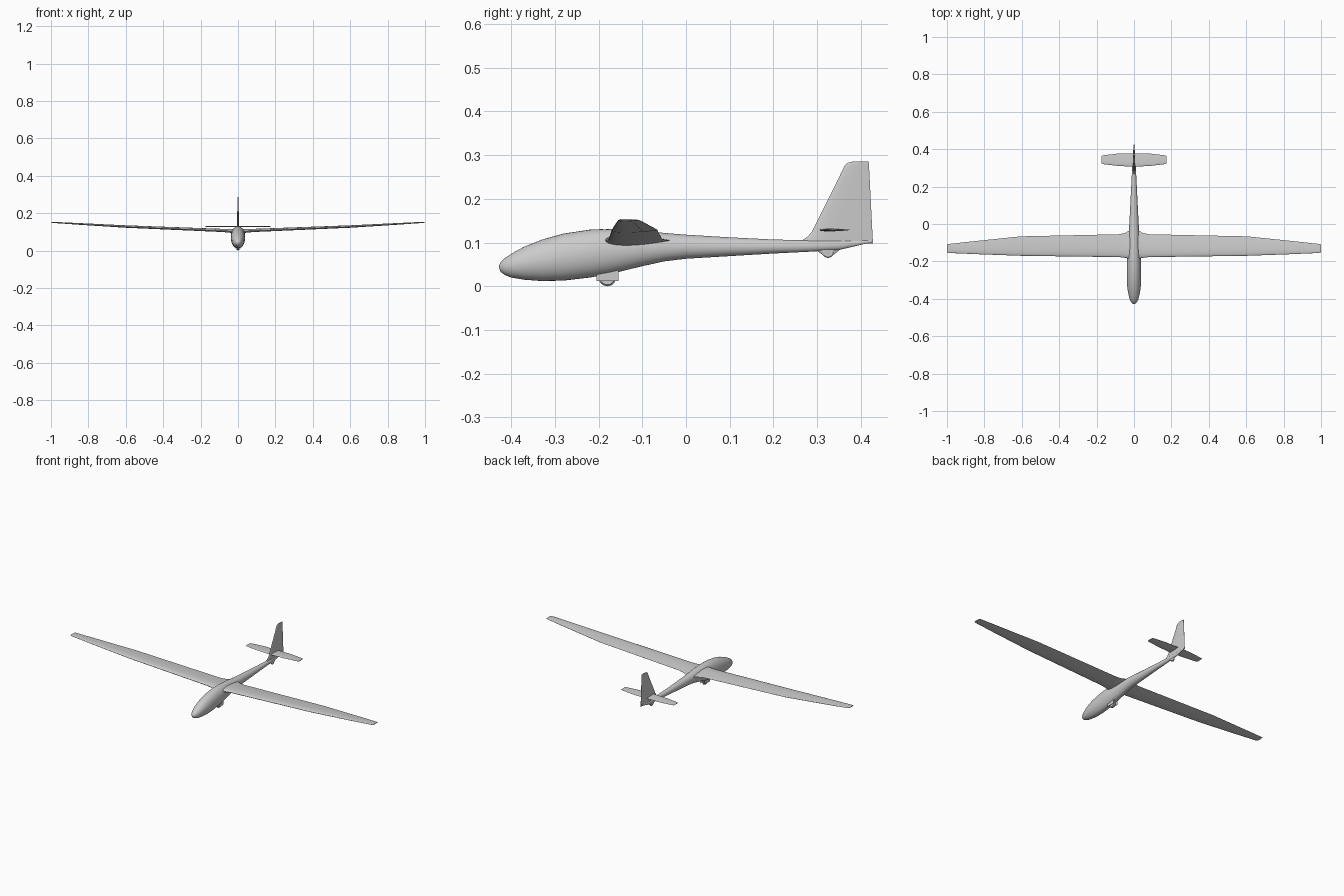
import bpy, bmesh, math
from mathutils import Vector

cube = bpy.data.objects.get("Cube")
if cube:
    bpy.data.objects.remove(cube, do_unlink=True)

paint = bpy.data.materials.new("light grey gelcoat")
paint.use_nodes = True
paint.diffuse_color = (0.6, 0.6, 0.6, 1)
bsdf = next(n for n in paint.node_tree.nodes if n.type == 'BSDF_PRINCIPLED')
bsdf.inputs["Base Color"].default_value = paint.diffuse_color


def finish(name, bm):
    """Turn a bmesh into a shaded object."""
    mesh = bpy.data.meshes.new(name)
    bm.to_mesh(mesh)
    bm.free()
    mesh.materials.append(paint)
    obj = bpy.data.objects.new(name, mesh)
    bpy.context.collection.objects.link(obj)
    bpy.ops.object.select_all(action='DESELECT')
    obj.select_set(True)
    bpy.context.view_layer.objects.active = obj
    bpy.ops.object.shade_smooth_by_angle(angle=math.radians(40))
    return obj


def loft(name, rings):
    """Skin a row of closed rings and cap both ends."""
    bm = bmesh.new()
    rows = [[bm.verts.new(p) for p in ring] for ring in rings]
    n = len(rows[0])
    for a, b in zip(rows, rows[1:]):
        for i in range(n):
            j = (i + 1) % n
            bm.faces.new((a[i], a[j], b[j], b[i]))
    bm.faces.new(rows[0])
    bm.faces.new(rows[-1])
    bmesh.ops.recalc_face_normals(bm, faces=bm.faces)
    return finish(name, bm)


def airfoil(le, te, thick, n=14):
    """Closed symmetric section as (y, offset) pairs."""
    pts = []
    for i in range(n + 1):
        c = (1 - math.cos(math.pi * i / n)) / 2
        h = 5 * thick * (0.2969 * c ** 0.5 - 0.126 * c - 0.3516 * c ** 2
                         + 0.2843 * c ** 3 - 0.1015 * c ** 4)
        pts.append((le + (te - le) * c, h))
    return pts + [(y, -h) for y, h in reversed(pts[1:])]


def flat_wing(name, half):
    """Symmetric wing from half-span stations (x, le, te, z, thickness)."""
    stations = [(-s[0], *s[1:]) for s in reversed(half[1:])] + half
    return loft(name, [[(x, y, z + h) for y, h in airfoil(le, te, t)]
                       for x, le, te, z, t in stations])


def upright(name, stations):
    """Vertical surface from stations (z, le, te, thickness)."""
    return loft(name, [[(h, y, z) for y, h in airfoil(le, te, t)]
                       for z, le, te, t in stations])


def panel(name, source, planes, lift=0.0006):
    """Thin skin over part of a surface; planes are (point, kept direction)."""
    bm = bmesh.new()
    bm.from_mesh(source.data)
    bm.normal_update()
    shift = [(v, v.normal * lift) for v in bm.verts]
    for v, d in shift:
        v.co += d
    for point, keep in planes:
        bmesh.ops.bisect_plane(bm, geom=bm.verts[:] + bm.edges[:] + bm.faces[:],
                               plane_co=Vector(point), plane_no=Vector(keep),
                               clear_inner=True)
    return finish(name, bm)


def wheel(name, y, z, radius, width):
    bm = bmesh.new()
    bmesh.ops.create_cone(bm, cap_ends=True, segments=32, radius1=radius,
                          radius2=radius, depth=width)
    rims = [e for e in bm.edges if abs(e.verts[0].co.z - e.verts[1].co.z) < 1e-5]
    bmesh.ops.bevel(bm, geom=rims, offset=width * 0.25, segments=3, affect='EDGES')
    for v in bm.verts:
        v.co = Vector((v.co.z, y + v.co.x, z + v.co.y))
    bmesh.ops.recalc_face_normals(bm, faces=bm.faces)
    return finish(name, bm)


# Fuselage: (y, bottom, top, half width)
hull = [(-0.428, 0.042, 0.047, 0.003), (-0.424, 0.033, 0.055, 0.010),
        (-0.415, 0.026, 0.064, 0.017), (-0.40, 0.020, 0.074, 0.024),
        (-0.37, 0.015, 0.090, 0.031), (-0.33, 0.012, 0.106, 0.036),
        (-0.28, 0.013, 0.120, 0.038), (-0.22, 0.020, 0.129, 0.038),
        (-0.17, 0.029, 0.131, 0.036), (-0.10, 0.046, 0.128, 0.031),
        (-0.05, 0.057, 0.122, 0.028), (0.0, 0.063, 0.118, 0.025),
        (0.1, 0.069, 0.112, 0.020), (0.2, 0.075, 0.107, 0.015),
        (0.28, 0.079, 0.105, 0.011), (0.35, 0.083, 0.106, 0.007),
        (0.426, 0.101, 0.105, 0.002)]
circle = [2 * math.pi * i / 32 for i in range(32)]
fuselage = loft("fuselage", [[(w * math.cos(a), y, (b + t) / 2 + (t - b) / 2 * math.sin(a))
                              for a in circle] for y, b, t, w in hull])

# Canopy cover
panel("canopy", fuselage, [((0, -0.389, 0.076), (0, 0.7, 0.7)),
                           ((0, -0.368, 0.055), (0, -0.12, 1)),
                           ((0, -0.204, 0.075), (0, -1, 0.26))])

# Main wing with root fairing and dihedral
wing = flat_wing("wing", [(0, -0.187, -0.037, 0.105, 0.026), (0.03, -0.185, -0.037, 0.105, 0.024),
                          (0.045, -0.181, -0.047, 0.106, 0.020), (0.08, -0.177, -0.055, 0.108, 0.017),
                          (0.6, -0.170, -0.066, 0.129, 0.013), (0.85, -0.161, -0.092, 0.143, 0.009),
                          (0.985, -0.155, -0.106, 0.151, 0.006), (1.0, -0.152, -0.109, 0.152, 0.004)])
for side, label in ((1, "left"), (-1, "right")):
    panel(label + "_aileron", wing, [((side * 0.6, 0, 0), (side, 0, 0)),
                                     ((side * 0.93, 0, 0), (-side, 0, 0)),
                                     ((side * 0.6, -0.097, 0), (side * 0.07, 1, 0))])

# Fin, rudder and its horn
fin = upright("fin", [(0.098, 0.258, 0.427, 0.010), (0.107, 0.268, 0.427, 0.010),
                      (0.114, 0.279, 0.426, 0.010), (0.125, 0.288, 0.426, 0.010),
                      (0.263, 0.357, 0.419, 0.006), (0.275, 0.363, 0.418, 0.006),
                      (0.282, 0.370, 0.418, 0.005), (0.285, 0.382, 0.417, 0.004)])
panel("rudder", fin, [((0, 0.355, 0.098), (0, 1, -0.17)), ((0, 0, 0.252), (0, 0, -1))])
panel("rudder_horn", fin, [((0, 0.381, 0.252), (0, 0.1, 1))])

# Tailplane
flat_wing("tailplane", [(0, 0.306, 0.377, 0.129, 0.007), (0.09, 0.311, 0.376, 0.129, 0.006),
                        (0.165, 0.320, 0.367, 0.129, 0.004), (0.175, 0.325, 0.363, 0.129, 0.003)])

# Undercarriage
wheel("main_wheel", -0.18, 0.02, 0.02, 0.014)
for side, label in ((1, "left"), (-1, "right")):
    bm = bmesh.new()
    bmesh.ops.create_cube(bm, size=1)
    for v in bm.verts:
        v.co = Vector((side * 0.013 + v.co.x * 0.002, -0.18 + v.co.y * 0.05, 0.024 + v.co.z * 0.024))
    finish(label + "_wheel_door", bm)
wheel("tail_wheel", 0.325, 0.079, 0.014, 0.008)
upright("tail_wheel_fairing", [(0.09, 0.298, 0.355, 0.011), (0.08, 0.302, 0.348, 0.011),
                               (0.073, 0.311, 0.339, 0.010)])
